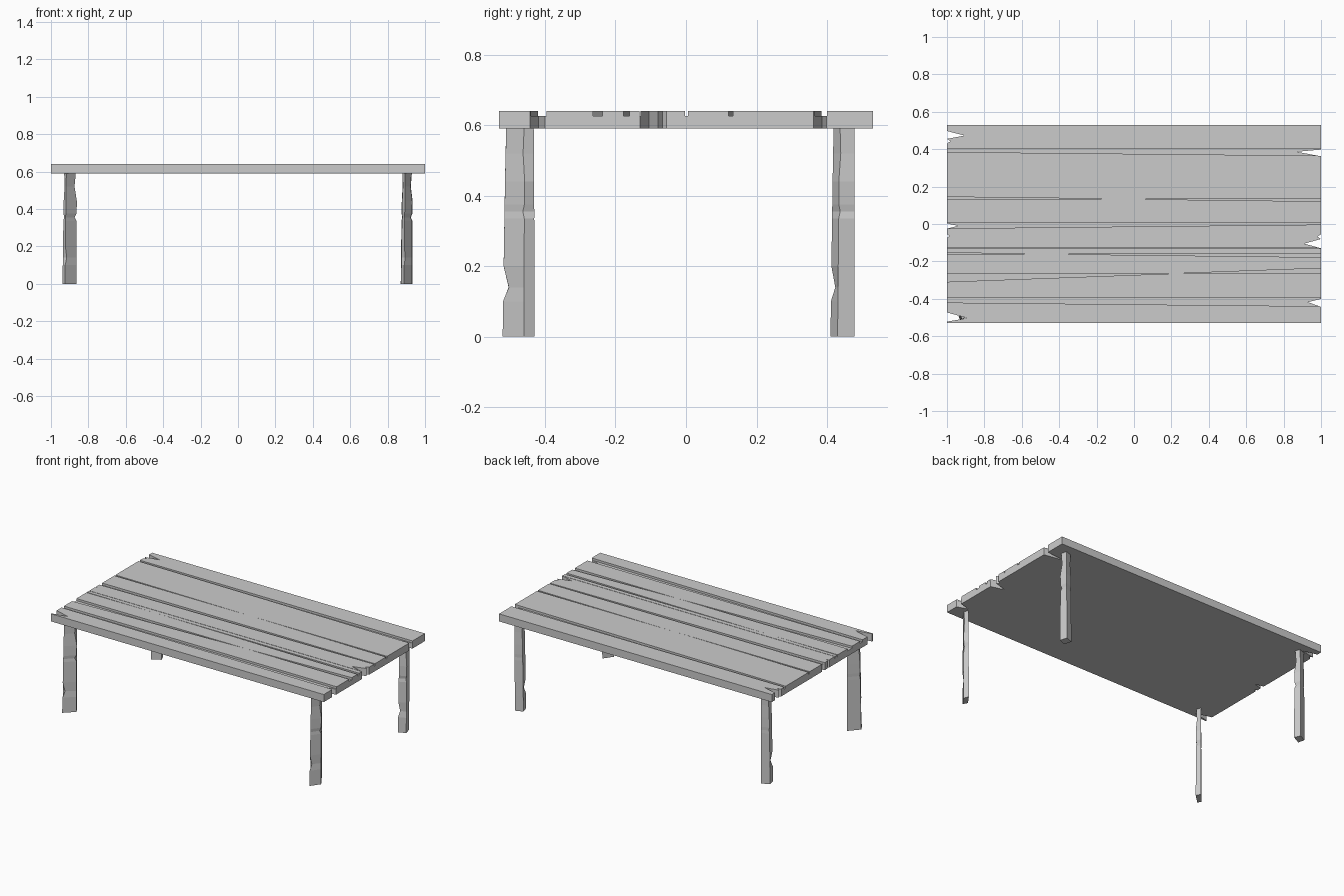
import bpy, bmesh
from mathutils import Vector

if "Cube" in bpy.data.objects:
    bpy.data.objects.remove(bpy.data.objects["Cube"])


def make_object(name, bm):
    bmesh.ops.recalc_face_normals(bm, faces=bm.faces)
    mesh = bpy.data.meshes.new(name)
    bm.to_mesh(mesh)
    bm.free()
    ob = bpy.data.objects.new(name, mesh)
    bpy.context.collection.objects.link(ob)
    return ob


def add_loft(bm, rings):
    """Skin a stack of equal-length rings and cap both ends."""
    vs = [[bm.verts.new(p) for p in ring] for ring in rings]
    n = len(vs[0])
    for a, b in zip(vs, vs[1:]):
        for i in range(n):
            j = (i + 1) % n
            bm.faces.new((a[i], a[j], b[j], b[i]))
    bm.faces.new(vs[0][::-1])
    bm.faces.new(vs[-1])


def add_prism(bm, outline, z0, z1):
    add_loft(bm, [[(x, y, z) for x, y in outline] for z in (z0, z1)])


# Table top: slab outline with splintered V notches at both ends
right_end = [(1, -.53), (1, -.443), (.93, -.418), (1, -.40),
             (1, -.13), (.91, -.105), (1, -.08), (.98, -.067), (1, -.055),
             (1, .362), (.87, .386), (1, .398), (1, .53)]
left_end = [(-1, .53), (-1, .497), (-.905, .473), (-1, .455), (-.98, .443), (-1, .43),
            (-1, .003), (-.94, -.01), (-1, -.025), (-1, -.055), (-.985, -.064), (-1, -.073),
            (-1, -.473), (-.89, -.503), (-1, -.522), (-1, -.53)]
bm = bmesh.new()
add_prism(bm, right_end + left_end, .59, .64)
table_top = make_object("table_top", bm)

# Plank grooves: (straight edge y, slanted edge y at left, at right)
grooves = [(.40, .385, .365), (.133, .145, .121), (.005, -.024, -.003),
           (-.129, -.132, -.132), (-.16, -.154, -.178),
           (-.264, -.31, -.236), (-.395, -.42, -.44)]
bm = bmesh.new()
E = 1.02
for y, l, r in grooves:
    if (l - y) * (r - y) > 0:
        shapes = [[(-E, y), (E, y), (E, r), (-E, l)]]
    else:
        # the edges cross, giving two opposed wedges
        x = -1 + 2 * (l - y) / (l - r)
        shapes = [[(-E, y), (x - .004, y), (-E, l)], [(x + .004, y), (E, y), (E, r)]]
    for s in shapes:
        add_prism(bm, s, .626, .66)
cutter = make_object("groove_cutter", bm)
cutter.hide_render = True
mod = table_top.modifiers.new("grooves", 'BOOLEAN')
mod.operation = 'DIFFERENCE'
mod.object = cutter
mod.solver = 'EXACT'
bpy.context.view_layer.objects.active = table_top
table_top.select_set(True)
bpy.ops.object.modifier_apply(modifier=mod.name)
bpy.data.objects.remove(cutter)

# Legs: skewed four-sided posts, with chips pulled into single corners
# (height, taper, pull of front / right / back / left corner)
levels = [(0, 1, (0, 0, 0, 0)), (.10, .99, (0, 0, 0, 0)), (.14, .98, (.35, 0, 0, 0)),
          (.20, .97, (0, 0, 0, 0)), (.335, .94, (0, 0, 0, 0)), (.355, .94, (0, .3, 0, .1)),
          (.375, .93, (0, 0, 0, 0)), (.44, .92, (0, -.05, 0, 0)),
          (.52, .89, (0, .3, 0, .1)), (.59, .87, (0, .1, 0, 0))]


def leg(name, corners):
    pts = [Vector(c) for c in corners]
    mid = sum(pts, Vector((0, 0))) / 4
    rings = []
    for z, taper, pull in levels:
        lean = Vector((.004, .004)) * z / .59
        rings.append([((mid + lean + (p - mid) * taper * (1 - k)).to_3d() + Vector((0, 0, z)))
                      for p, k in zip(pts, pull)])
    bm = bmesh.new()
    add_loft(bm, rings)
    return make_object(name, bm)


leg("front_right_leg", [(.888, -.52), (.93, -.46), (.915, -.43), (.872, -.49)])
leg("front_left_leg", [(-.925, -.52), (-.863, -.46), (-.88, -.43), (-.938, -.495)])
leg("back_right_leg", [(.885, .41), (.932, .43), (.92, .478), (.87, .46)])
leg("back_left_leg", [(-.925, .41), (-.868, .44), (-.885, .478), (-.936, .455)])
